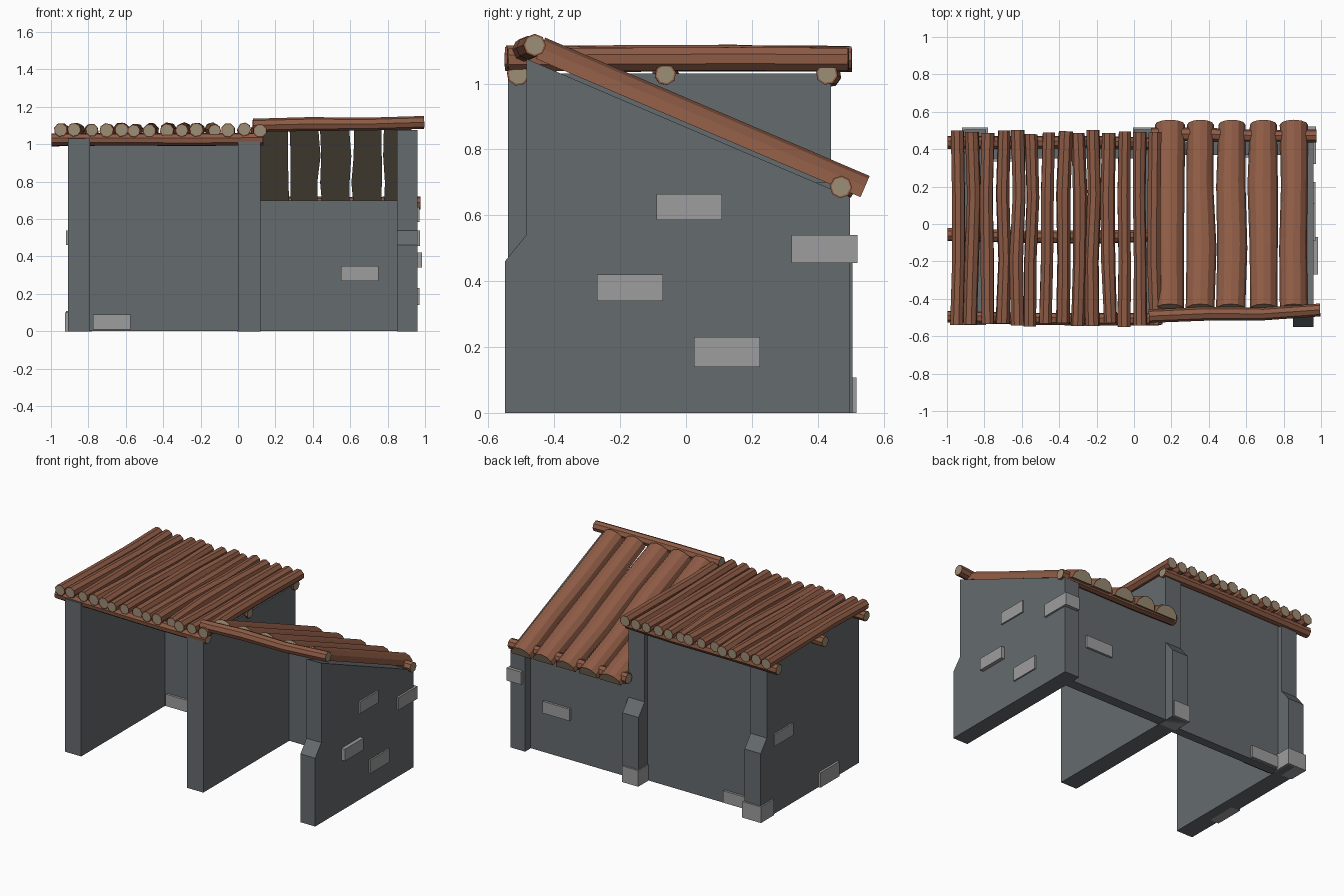
import bpy, bmesh, math, random
from mathutils import Vector

if "Cube" in bpy.data.objects:
    bpy.data.objects.remove(bpy.data.objects["Cube"])

random.seed(7)


def material(name, rgb):
    m = bpy.data.materials.new(name)
    m.diffuse_color = (*rgb, 1)
    m.use_nodes = True
    m.node_tree.nodes["Principled BSDF"].inputs["Base Color"].default_value = m.diffuse_color
    return m


WALL = material("slate_wall", (0.13, 0.145, 0.155))
BRICK = material("light_stone", (0.34, 0.34, 0.34))
BARK = material("bark", (0.27, 0.105, 0.06))
WOOD = material("cut_wood", (0.33, 0.27, 0.18))


def finish(name, bm, mats):
    bmesh.ops.recalc_face_normals(bm, faces=bm.faces[:])
    me = bpy.data.meshes.new(name)
    bm.to_mesh(me)
    bm.free()
    for m in mats:
        me.materials.append(m)
    ob = bpy.data.objects.new(name, me)
    bpy.context.collection.objects.link(ob)
    return ob


def side_wall(name, x0, x1, profile):
    """Extrude a (y, z) profile along x."""
    bm = bmesh.new()
    face = bm.faces.new([bm.verts.new((x0, y, z)) for y, z in profile])
    ext = bmesh.ops.extrude_face_region(bm, geom=[face])
    moved = [v for v in ext["geom"] if isinstance(v, bmesh.types.BMVert)]
    bmesh.ops.translate(bm, verts=moved, vec=(x1 - x0, 0, 0))
    finish(name, bm, [WALL])


def box(name, x, y, z, mat):
    bm = bmesh.new()
    bmesh.ops.create_cube(bm, size=1)
    for v in bm.verts:
        v.co = [lo + (c + 0.5) * (hi - lo) for c, (lo, hi) in zip(v.co, (x, y, z))]
    finish(name, bm, [mat])


def log(name, p0, p1, r, half=False, height=0.07, wobble=0.006):
    """Slightly crooked log with pale cut ends; half logs are flat underneath."""
    p0, p1 = Vector(p0), Vector(p1)
    d = (p1 - p0).normalized()
    side = d.cross(Vector((0, 0, 1))).normalized()
    up = side.cross(d)
    n = 7 if half else 8
    spin = random.uniform(0, 0.7)
    bm = bmesh.new()
    rings = []
    for t in (0, 0.33, 0.67, 1):
        c = p0.lerp(p1, t) + side * random.uniform(-wobble, wobble)
        if not half:
            c += up * random.uniform(-wobble, wobble) * 0.5
        k = random.uniform(0.92, 1.06)
        ring = []
        for i in range(n):
            a = math.pi * i / (n - 1) if half else math.tau * i / n + spin
            ring.append(bm.verts.new(c + side * r * k * math.cos(a)
                                     + up * (height if half else r * k) * math.sin(a)))
        rings.append(ring)
    for a, b in zip(rings, rings[1:]):
        for i in range(n):
            j = (i + 1) % n
            f = bm.faces.new((a[i], a[j], b[j], b[i]))
            f.material_index = int(half and i == n - 1)
    caps = [bm.faces.new(rings[0]), bm.faces.new(rings[-1])]
    bmesh.ops.recalc_face_normals(bm, faces=bm.faces[:])
    bmesh.ops.inset_individual(bm, faces=caps, thickness=r * (0.06 if half else 0.16))
    for f in caps:
        f.material_index = 1
    finish(name, bm, [BARK, WOOD])


# Side walls: two with a rear buttress, one with a front buttress and sloping top
rear_buttress = [(-0.54, 0), (0.505, 0), (0.505, 0.46), (0.44, 0.54), (0.44, 1.03), (-0.54, 1.03)]
side_wall("left_wall", -0.91, -0.79, rear_buttress)
side_wall("middle_wall", 0.0, 0.12, rear_buttress)
side_wall("right_wall", 0.85, 0.96, [(-0.55, 0), (0.498, 0), (0.498, 0.655), (-0.485, 1.075),
                                     (-0.485, 0.54), (-0.55, 0.46)])

# Back walls of the two bays
box("left_back_wall", (-0.80, 0.01), (0.35, 0.41), (0.002, 1.03), WALL)
box("right_back_wall", (0.11, 0.86), (0.37, 0.44), (0.002, 0.70), WALL)

# Exposed bricks
bricks = [
    ((0.90, 0.97), (-0.09, 0.11), (0.585, 0.665)),
    ((0.90, 0.985), (-0.27, -0.07), (0.34, 0.42)),
    ((0.90, 0.97), (0.025, 0.225), (0.14, 0.23)),
    ((0.865, 0.973), (0.32, 0.52), (0.455, 0.54)),
    ((0.55, 0.75), (0.355, 0.455), (0.27, 0.35)),
    ((-0.775, -0.575), (0.335, 0.425), (0.01, 0.09)),
    ((-0.925, -0.86), (-0.31, -0.11), (0, 0.10)),
    ((-0.92, -0.86), (0.17, 0.37), (0.46, 0.54)),
    ((-0.92, -0.78), (0.38, 0.517), (0, 0.108)),
    ((-0.006, 0.115), (0.38, 0.517), (0, 0.108)),
]
for i, (x, y, z) in enumerate(bricks):
    box(f"brick_{i + 1}", x, y, z, BRICK)

# Flat roof: three cross beams carrying a row of logs
for i, (y0, y1) in enumerate(((-0.50, -0.515), (-0.06, -0.065), (0.44, 0.43))):
    log(f"flat_roof_beam_{i + 1}", (-0.998, y0, 1.025), (0.135, y1, 1.03), 0.035)
for i in range(14):
    x = -0.945 + i * 0.081
    log(f"flat_roof_log_{i + 1}",
        (x + random.uniform(-0.01, 0.01), -0.54 + random.uniform(-0.01, 0.01), 1.076),
        (x + random.uniform(-0.01, 0.01), 0.485 + random.uniform(-0.01, 0.02), 1.074),
        0.037, wobble=0.009)

# Lean-to roof: five split logs between a ridge pole and an eaves pole
for i in range(5):
    x = 0.19 + i * 0.166
    log(f"lean_to_split_log_{i + 1}", (x, -0.455, 1.075), (x, 0.53, 0.655), 0.077, half=True)
log("ridge_pole", (0.08, -0.495, 1.10), (0.995, -0.465, 1.115), 0.036)
log("eaves_pole", (0.09, 0.48, 0.685), (0.975, 0.465, 0.685), 0.035)
